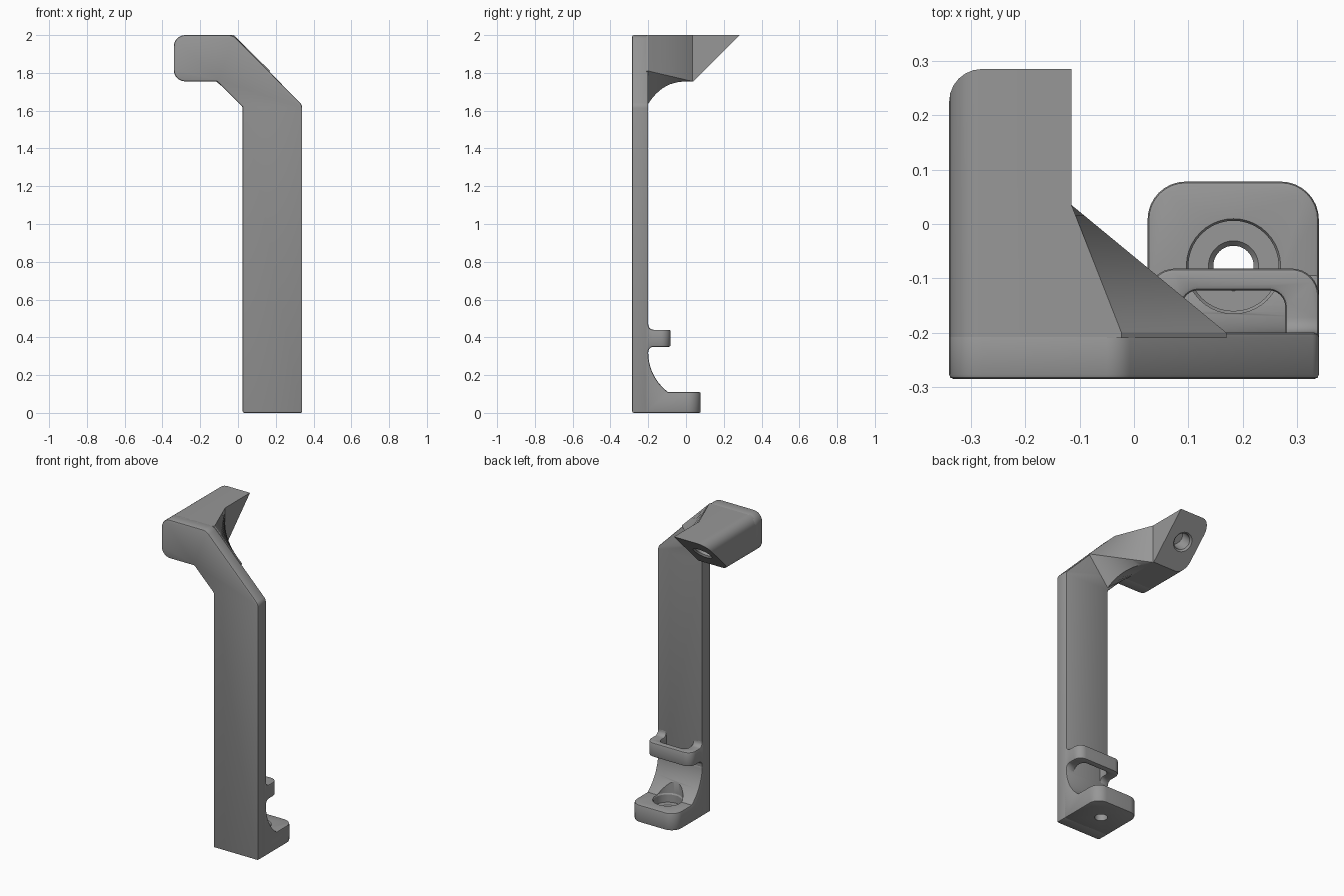
import bpy, bmesh, math
from mathutils import Vector, Matrix

if "Cube" in bpy.data.objects:
    bpy.data.objects.remove(bpy.data.objects["Cube"])

grey = bpy.data.materials.new("plain grey")
grey.diffuse_color = (0.31, 0.31, 0.31, 1)
grey.use_nodes = True
grey.node_tree.nodes["Principled BSDF"].inputs["Base Color"].default_value = grey.diffuse_color


def add_object(name, bm):
    bmesh.ops.recalc_face_normals(bm, faces=bm.faces)
    me = bpy.data.meshes.new(name)
    bm.to_mesh(me)
    bm.free()
    me.materials.append(grey)
    ob = bpy.data.objects.new(name, me)
    bpy.context.collection.objects.link(ob)
    return ob


def rounded(corners, steps=8):
    """Closed outline from (u, v, radius) corners."""
    out, n = [], len(corners)
    for i, (u, v, r) in enumerate(corners):
        p = Vector((u, v, 0))
        if r == 0:
            out.append((u, v))
            continue
        a = (Vector((*corners[i - 1][:2], 0)) - p).normalized()
        b = (Vector((*corners[(i + 1) % n][:2], 0)) - p).normalized()
        half = a.angle(b) / 2
        c = p + (a + b).normalized() * (r / math.sin(half))
        s = (p + a * (r / math.tan(half)) - c).normalized()
        e = (p + b * (r / math.tan(half)) - c).normalized()
        for k in range(steps + 1):
            q = c + s.slerp(e, k / steps).normalized() * r
            out.append((q.x, q.y))
    return out


def prism(outline, axis, lo, hi):
    place = {"x": lambda u, v, w: (w, u, v),
             "y": lambda u, v, w: (u, w, v),
             "z": lambda u, v, w: (u, v, w)}[axis]
    bm = bmesh.new()
    ends = [[bm.verts.new(place(u, v, w)) for u, v in outline] for w in (lo, hi)]
    n = len(outline)
    for i in range(n):
        j = (i + 1) % n
        bm.faces.new((ends[0][i], ends[0][j], ends[1][j], ends[1][i]))
    bm.faces.new(ends[0])
    bm.faces.new(ends[1])
    bmesh.ops.recalc_face_normals(bm, faces=bm.faces)
    return bm


def lathe(name, profile, matrix, n=40):
    """Solid of revolution from (radius, height) pairs, used as a cutter."""
    bm = bmesh.new()
    rings = [[bm.verts.new((r * math.cos(math.tau * k / n), r * math.sin(math.tau * k / n), z))
              for k in range(n)] for r, z in profile]
    for a, b in zip(rings, rings[1:]):
        for k in range(n):
            m = (k + 1) % n
            bm.faces.new((a[k], a[m], b[m], b[k]))
    bm.faces.new(rings[0])
    bm.faces.new(rings[-1])
    bm.transform(matrix)
    return add_object(name, bm)


def round_back_corners(bm, radius):
    ymax = max(v.co.y for v in bm.verts)
    edges = [e for e in bm.edges if all(abs(v.co.y - ymax) < 1e-4 for v in e.verts)
             and abs(e.verts[0].co.x - e.verts[1].co.x) < 1e-4]
    bmesh.ops.bevel(bm, geom=edges, offset=radius, segments=8, profile=0.5, affect="EDGES")


def finish(ob, bevel=0, cutter=None, cut_first=False):
    def add_bevel():
        m = ob.modifiers.new("edge", "BEVEL")
        m.width, m.segments, m.limit_method = bevel, 2, "ANGLE"
        m.angle_limit = math.radians(40)
        m.use_clamp_overlap = False

    if bevel and not cut_first:
        add_bevel()
    if cutter:
        m = ob.modifiers.new("cut", "BOOLEAN")
        m.operation, m.solver, m.object = "DIFFERENCE", "EXACT", cutter
    if bevel and cut_first:
        add_bevel()
    bpy.ops.object.select_all(action="DESELECT")
    ob.select_set(True)
    bpy.context.view_layer.objects.active = ob
    bpy.ops.object.convert(target="MESH")
    bpy.ops.object.shade_smooth_by_angle(angle=math.radians(30))
    if cutter:
        bpy.data.objects.remove(cutter)


L, R = 0.025, 0.34      # sides of the post
BACK = -0.2             # back of the front plate
ARM = -0.115            # right side of the arm

# Front plate: post, diagonal neck and head in one outline
plate = rounded([(L, 0, 0), (R, 0, 0), (R, 1.63, 0.04), (-0.025, 2, 0.06),
                 (-0.34, 2, 0.06), (-0.34, 1.755, 0.06), (-0.11, 1.755, 0), (L, 1.62, 0)], 6)
finish(add_object("front_plate", prism(plate, "y", -0.285, BACK)), 0.008)

# Arm reaching back, cut off at 45 degrees, with a blind hole in the slanted end
arm = rounded([(ARM, 2, 0), (-0.34, 2, 0.06), (-0.34, 1.755, 0.06), (ARM, 1.755, 0)], 6)
bm = prism(arm, "y", BACK - 0.02, 0.4)
bmesh.ops.bisect_plane(bm, geom=bm.verts[:] + bm.edges[:] + bm.faces[:], clear_outer=True,
                       plane_co=(0, 0.285, 2), plane_no=(0, 1, -1))
bmesh.ops.holes_fill(bm, edges=[e for e in bm.edges if e.is_boundary])
aim = Vector((0, -1, 1)).to_track_quat("Z", "Y").to_matrix().to_4x4()
hole = lathe("arm_hole_cutter", [(0.075, -0.015), (0.06, 0), (0.05, 0.01), (0.05, 0.1)],
             Matrix.Translation((-0.23, 0.162, 1.877)) @ aim)
finish(add_object("arm", bm), 0, hole)

# Gusset blending the diagonal neck into the arm
bm = bmesh.new()
rings = []
for t in [-0.04] + [k / 12 for k in range(13)]:
    s = 1 - max(t, 0)
    section = [(ARM - 0.002, 2), (ARM + 0.092 * s, 2), (ARM + 0.285 * s, 1.755 + 0.055 * s),
               (ARM + 0.145 * s, 1.755 - 0.118 * s ** 3), (ARM - 0.002, 1.755)]
    rings.append([bm.verts.new((x, BACK + 0.235 * t, z)) for x, z in section])
for a, b in zip(rings, rings[1:]):
    for k in range(5):
        m = (k + 1) % 5
        bm.faces.new((a[k], a[m], b[m], b[k]))
bm.faces.new(rings[0])
bm.faces.new(rings[-1])
bmesh.ops.remove_doubles(bm, verts=bm.verts, dist=1e-4)
finish(add_object("gusset", bm))

# Foot with a curved web and a counterbored screw hole
rad = 0.262
web = [(BACK + rad * (1 - math.cos(a)), 0.32 - rad * math.sin(a))
       for a in (math.radians(53.3) * k / 12 for k in range(13))]
foot = [(BACK - 0.02, 0), (BACK - 0.02, 0.32)] + web + [(0.078, 0.11), (0.078, 0)]
bm = prism(foot, "x", L, R)
round_back_corners(bm, 0.07)
bore = lathe("foot_hole_cutter", [(0.037, -0.1), (0.037, 0.045), (0.046, 0.055), (0.083, 0.055),
                                  (0.083, 0.104), (0.088, 0.112), (0.088, 0.4)],
             Matrix.Translation((0.183, -0.077, 0)))
finish(add_object("foot", bm), 0.008, bore)

# Loop bracket above the foot, open behind its rail
loop = rounded([(BACK - 0.02, 0.31, 0), (BACK, 0.31, 0), (BACK, 0.35, 0.028), (-0.082, 0.35, 0),
                (-0.082, 0.44, 0), (BACK, 0.44, 0.028), (BACK, 0.48, 0), (BACK - 0.02, 0.48, 0)], 6)
bm = prism(loop, "x", L, R)
round_back_corners(bm, 0.05)
slot = rounded([(0.088, BACK - 0.05, 0), (0.278, BACK - 0.05, 0),
                (0.278, -0.122, 0.03), (0.088, -0.122, 0.03)])
slot_cutter = add_object("slot_cutter", prism(slot, "z", 0.25, 0.55))
finish(add_object("loop_bracket", bm), 0.008, slot_cutter, cut_first=True)
